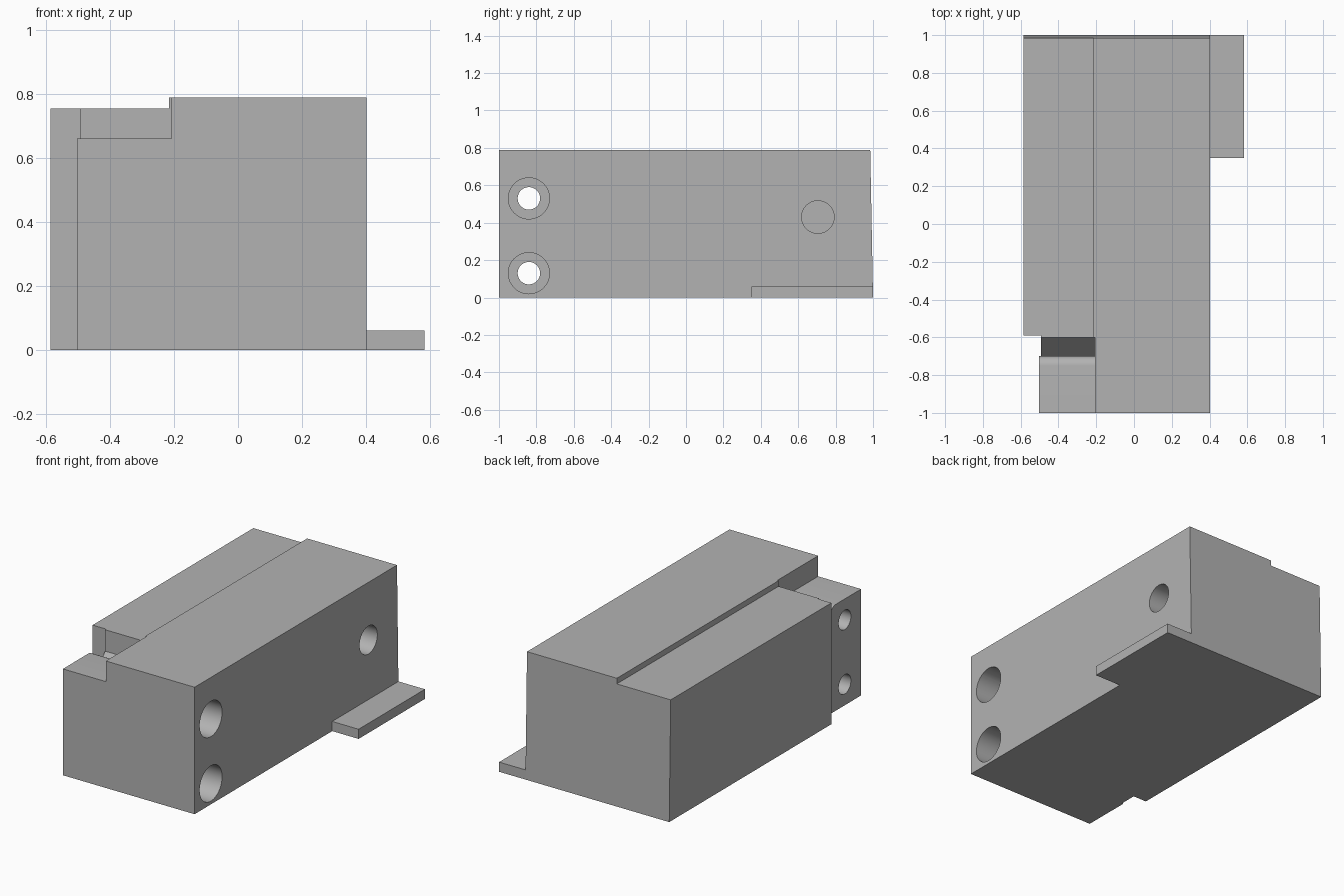
import bpy, bmesh, math

cube = bpy.data.objects.get("Cube")
if cube:
    bpy.data.objects.remove(cube, do_unlink=True)

GREY = (0.45, 0.45, 0.45, 1)
grey = bpy.data.materials.new("plain_grey")
grey.use_nodes = True
grey.diffuse_color = GREY
grey.node_tree.nodes["Principled BSDF"].inputs["Base Color"].default_value = GREY


def prism(name, profile, x0, x1):
    """Extrude a (y, z) profile along x."""
    bm = bmesh.new()
    face = bm.faces.new([bm.verts.new((x0, y, z)) for y, z in profile])
    new = bmesh.ops.extrude_face_region(bm, geom=[face])["geom"]
    moved = [v for v in new if isinstance(v, bmesh.types.BMVert)]
    bmesh.ops.translate(bm, verts=moved, vec=(x1 - x0, 0, 0))
    bmesh.ops.recalc_face_normals(bm, faces=bm.faces)
    mesh = bpy.data.meshes.new(name)
    bm.to_mesh(mesh)
    bm.free()
    mesh.materials.append(grey)
    ob = bpy.data.objects.new(name, mesh)
    bpy.context.collection.objects.link(ob)
    return ob


def rect(y0, y1, z0, z1):
    return [(y0, z0), (y1, z0), (y1, z1), (y0, z1)]


def arc(y, z, r, start, end, steps):
    angles = [math.radians(start + (end - start) * i / steps) for i in range(steps + 1)]
    return [(y + r * math.cos(a), z + r * math.sin(a)) for a in angles]


def cut(target, profile, x0, x1):
    cutter = prism("cutter", profile, x0, x1)
    cutter.hide_render = True
    mod = target.modifiers.new("cut", "BOOLEAN")
    mod.operation = "DIFFERENCE"
    mod.solver = "EXACT"
    mod.object = cutter
    bpy.context.view_layer.objects.active = target
    bpy.ops.object.modifier_apply(modifier=mod.name)
    bpy.data.objects.remove(cutter, do_unlink=True)


def drill(target, y, z, r, x0, x1):
    cut(target, arc(y, z, r, 0, 352.5, 47), x0, x1)


# Housing with a slightly leaning back face
LEFT, RIGHT, TOP = -0.585, 0.402, 0.788
housing = prism("housing", [(-1, 0), (1, 0), (0.985, TOP), (-1, TOP)], LEFT, RIGHT)

# Lower shelf along one side of the top
cut(housing, rect(-2, 2, 0.753, 1), -1, -0.215)

# Narrow front lug, with a shallow relief behind it
cut(housing, rect(-2, -0.6, -1, 1), -1, -0.502)
cut(housing, rect(-0.7, -0.59, -1, 1), -1, -0.493)

# Lowered lug top with rounded rear edge and a sloping groove
lug_top = [(-1.1, 0.66)] + arc(-0.75, 0.61, 0.05, 90, 0, 8)
lug_top += [(-0.7, 0.50), (-0.6, 0.62), (-0.6, 1), (-1.1, 1)]
cut(housing, lug_top, -1, -0.207)

# Counterbored mounting holes and a blind hole
for z in (0.13, 0.53):
    drill(housing, -0.84, z, 0.06, -1, 1)
    drill(housing, -0.84, z, 0.11, -0.15, 1)
drill(housing, 0.705, 0.43, 0.087, 0.1, 1)

# Foot tab
tab = prism("foot_tab", rect(0.35, 1, 0, 0.06), RIGHT, 0.583)

for ob in (housing, tab):
    bpy.ops.object.select_all(action="DESELECT")
    ob.select_set(True)
    bpy.context.view_layer.objects.active = ob
    bpy.ops.object.shade_smooth_by_angle(angle=math.radians(30))
